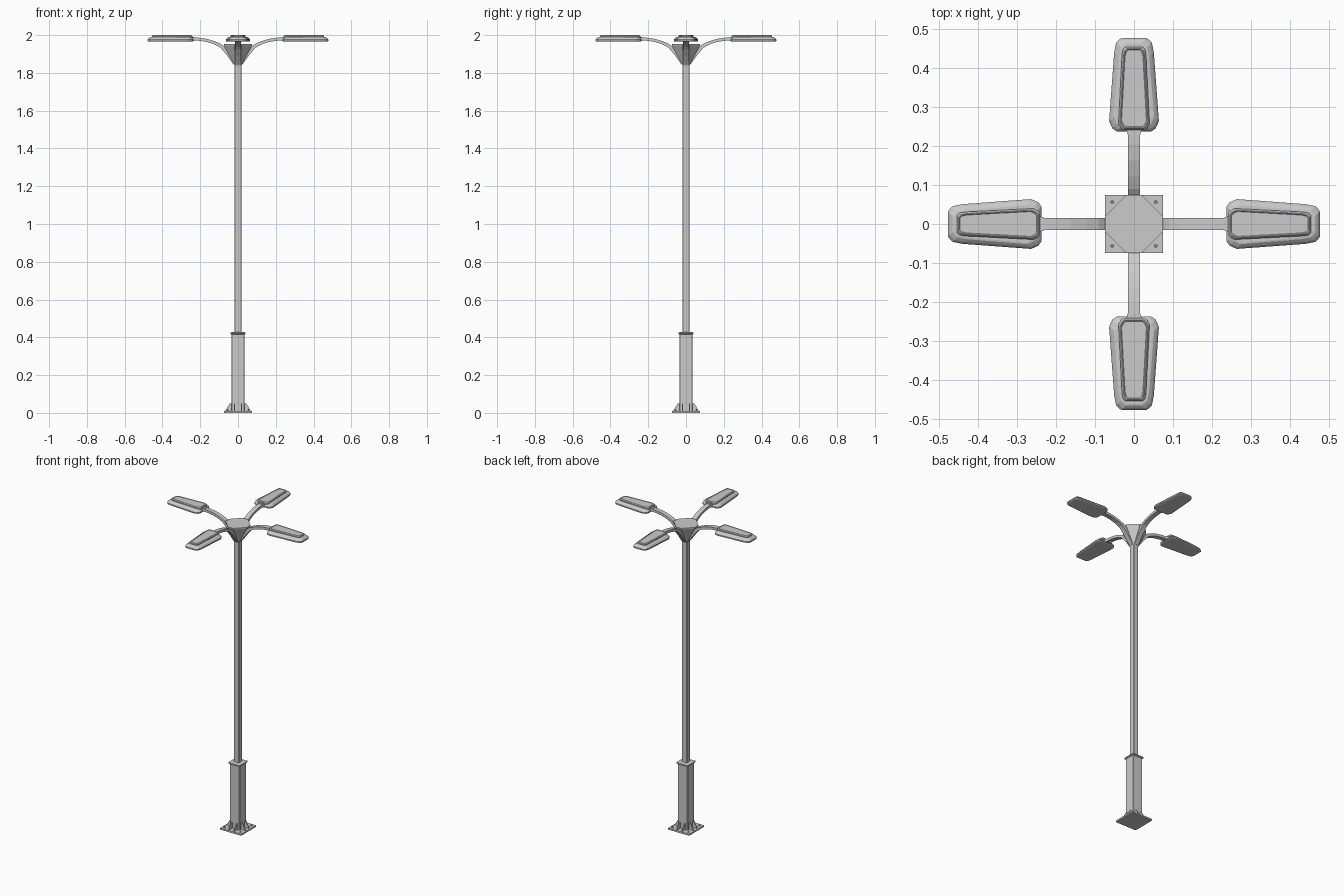
import bpy, bmesh, math
from mathutils import Vector, Matrix

if "Cube" in bpy.data.objects:
    bpy.data.objects.remove(bpy.data.objects["Cube"])


def loft(name, rings, rot=0.0):
    """Join matching vertex rings into a closed solid, turned about z."""
    bm = bmesh.new()
    rows = [[bm.verts.new(p) for p in r] for r in rings]
    n = len(rows[0])
    for a, b in zip(rows, rows[1:]):
        for i in range(n):
            j = (i + 1) % n
            bm.faces.new((a[i], a[j], b[j], b[i]))
    bm.faces.new(rows[0][::-1])
    bm.faces.new(rows[-1])
    bmesh.ops.recalc_face_normals(bm, faces=bm.faces)
    bm.transform(Matrix.Rotation(rot, 4, 'Z'))
    me = bpy.data.meshes.new(name)
    bm.to_mesh(me)
    bm.free()
    ob = bpy.data.objects.new(name, me)
    bpy.context.collection.objects.link(ob)
    return ob


def chamfered(h, c, z):
    """Square of half size h with corners cut by c."""
    k = h - c
    return [(h, -k, z), (h, k, z), (k, h, z), (-k, h, z),
            (-h, k, z), (-h, -k, z), (-k, -h, z), (k, -h, z)]


def prism(name, h, c, *zs):
    return loft(name, [chamfered(h, c, z) for z in zs])


def disc(x, y, r, z, n):
    return [(x + r * math.cos(math.tau * i / n), y + r * math.sin(math.tau * i / n), z)
            for i in range(n)]


# Base plate, lower column and its cap
prism("base_plate", 0.075, 0.002, 0, 0.01)
prism("lower_column", 0.035, 0.003, 0.01, 0.42)
loft("column_cap", [chamfered(0.036, 0.002, 0.416), chamfered(0.041, 0.002, 0.420),
                    chamfered(0.041, 0.002, 0.426), chamfered(0.020, 0.002, 0.429)])

# Slender pole
prism("upper_pole", 0.018, 0.003, 0.42, 1.94)

# Anchor bolts
for sx in (-1, 1):
    for sy in (-1, 1):
        x, y = 0.056 * sx, 0.056 * sy
        loft("anchor_bolt", [disc(x, y, 0.0055, 0.01, 6), disc(x, y, 0.0055, 0.015, 6),
                             disc(x, y, 0.003, 0.015, 6), disc(x, y, 0.003, 0.02, 6)])

# Head: funnel from the pole to the octagonal top
loft("head_funnel", [chamfered(0.018, 0.003, 1.84), chamfered(0.073, 0.055, 1.942),
                     chamfered(0.075, 0.056, 1.946), chamfered(0.075, 0.056, 1.953)])

# Lamp outline: (distance along arm, half width)
HALF = [(0.238, 0.045), (0.246, 0.056), (0.264, 0.064), (0.440, 0.051),
        (0.466, 0.046), (0.478, 0.033)]
PANEL = [(0.246, 0.024), (0.250, 0.030), (0.262, 0.036), (0.432, 0.027),
         (0.446, 0.024), (0.451, 0.018)]


def outline(half, s, z):
    """Full outline shrunk inward by distance s."""
    x0, x1 = half[0][0], half[-1][0]
    mid = (x0 + x1) / 2
    f = 1 - 2 * s / (x1 - x0)
    pts = [(mid + (x - mid) * f, w - s) for x, w in half]
    return [(x, -w, z) for x, w in pts] + [(x, w, z) for x, w in reversed(pts)]


# Arm centre line in the (distance, z) plane with half thickness
PATH = [(0.016, 1.848, 0.008), (0.050, 1.896, 0.009), (0.080, 1.934, 0.010),
        (0.095, 1.946, 0.009), (0.125, 1.960, 0.008), (0.165, 1.972, 0.008),
        (0.205, 1.978, 0.008), (0.255, 1.980, 0.008)]


def arm_rings(w):
    rings = []
    for i, (x, z, t) in enumerate(PATH):
        a, b = PATH[max(i - 1, 0)], PATH[min(i + 1, len(PATH) - 1)]
        d = Vector((b[0] - a[0], b[1] - a[1])).normalized() * t
        rings.append([(x - d.y, -w, z + d.x), (x - d.y, w, z + d.x),
                      (x + d.y, w, z - d.x), (x + d.y, -w, z - d.x)])
    return rings


for k in range(4):
    rot = k * math.pi / 2

    # Curved arm and lamp neck
    loft("arm", arm_rings(0.015), rot)
    loft("lamp_neck", [[(x, -w, 1.970), (x, w, 1.970), (x, w, 1.989), (x, -w, 1.989)]
                       for x, w in ((0.230, 0.016), (0.242, 0.020), (0.262, 0.020))], rot)

    # Lamp housing with a stepped, raised top panel
    loft("lamp_housing", [outline(HALF, 0.006, 1.965), outline(HALF, 0, 1.968),
                          outline(HALF, 0, 1.976), outline(HALF, 0.005, 1.983),
                          outline(HALF, 0.012, 1.989), outline(HALF, 0.016, 1.990)], rot)
    loft("lamp_top_panel", [outline(PANEL, -0.004, 1.986), outline(PANEL, -0.004, 1.995),
                            outline(PANEL, 0, 2.0), outline(PANEL, 0.002, 2.0),
                            outline(PANEL, 0.004, 1.998)], rot)

    # Triangular gussets around the foot
    for y in (-0.018, 0.018):
        prof = [(0.033, 0.01), (0.066, 0.01), (0.066, 0.014), (0.044, 0.05), (0.033, 0.05)]
        loft("foot_gusset", [[(x, y + s, z) for x, z in prof] for s in (-0.003, 0.003)], rot)
